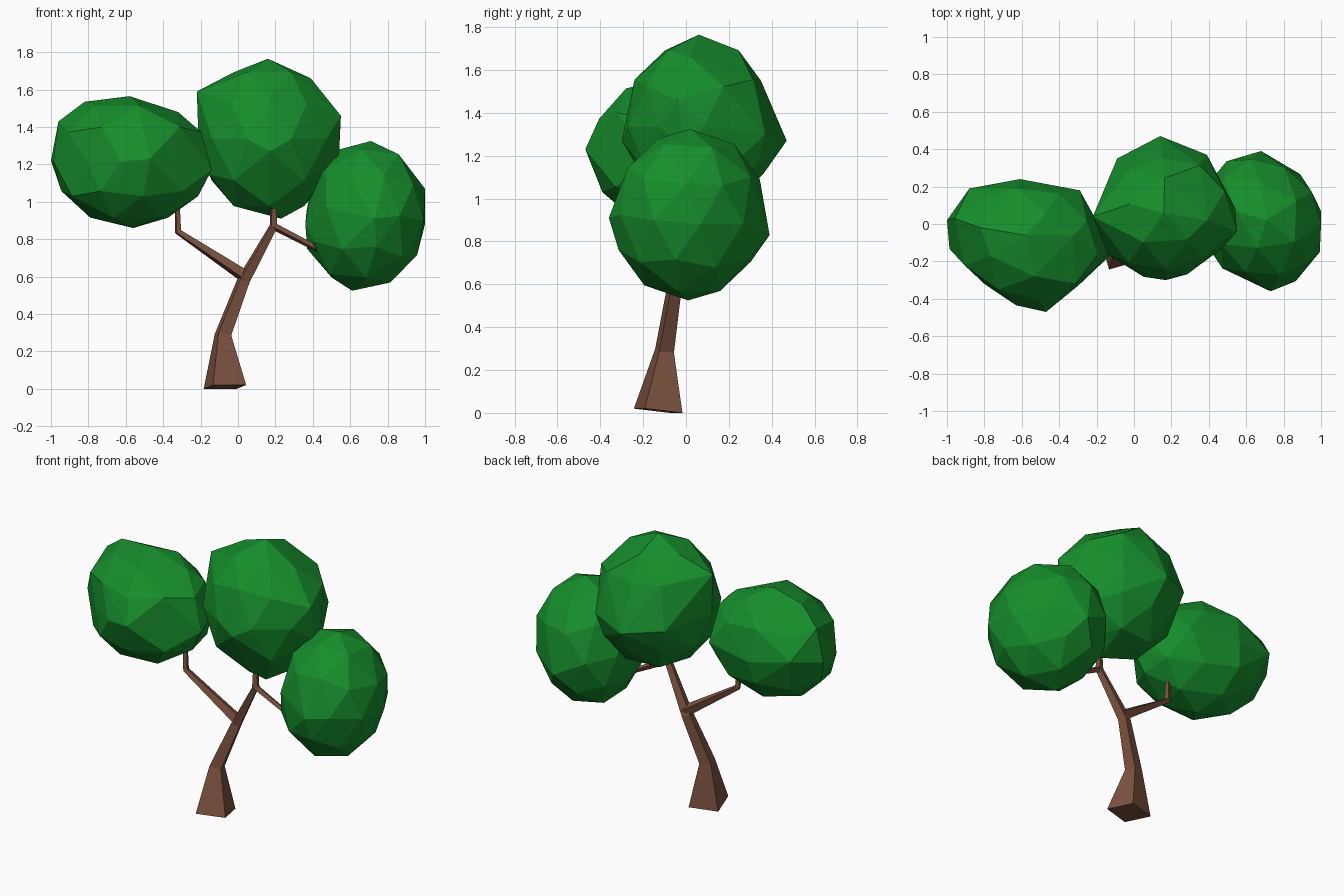
import bpy, bmesh, math
from mathutils import Vector, Matrix, Euler

if "Cube" in bpy.data.objects:
    bpy.data.objects.remove(bpy.data.objects["Cube"])


def material(name, rgb):
    m = bpy.data.materials.new(name)
    m.diffuse_color = (*rgb, 1)
    m.use_nodes = True
    m.node_tree.nodes["Principled BSDF"].inputs["Base Color"].default_value = m.diffuse_color
    return m


BARK = material("bark", (0.2, 0.085, 0.05))
LEAF = material("leaf", (0.008, 0.27, 0.025))


def finish(name, bm, mat):
    bmesh.ops.recalc_face_normals(bm, faces=bm.faces)
    mesh = bpy.data.meshes.new(name)
    bm.to_mesh(mesh)
    bm.free()
    mesh.materials.append(mat)
    ob = bpy.data.objects.new(name, mesh)
    bpy.context.collection.objects.link(ob)
    return ob


def limb(name, path):
    """Square tapered limb through (x, y, z, half side) points."""
    bm = bmesh.new()
    pts = [Vector(p[:3]) for p in path]
    side = Vector((math.cos(math.radians(16)), math.sin(math.radians(16)), 0))
    rings = []
    for i, p in enumerate(pts):
        t = Vector()
        if i > 0:
            t += (p - pts[i - 1]).normalized()
        if i < len(pts) - 1:
            t += (pts[i + 1] - p).normalized()
        t.normalize()
        u = (side - t * side.dot(t)).normalized()
        v = t.cross(u)
        r = path[i][3]
        rings.append([bm.verts.new(p + u * a * r + v * b * r)
                      for a, b in ((-1, -1), (1, -1), (1, 1), (-1, 1))])
    for a, b in zip(rings, rings[1:]):
        for k in range(4):
            bm.faces.new((a[k], a[(k + 1) % 4], b[(k + 1) % 4], b[k]))
    bm.faces.new(rings[0])
    bm.faces.new(rings[-1])
    return finish(name, bm, BARK)


def crown(name, centre, radii, rot, extremes):
    """Faceted ball of leaves; nearest corners are pulled to its extreme points."""
    ball = bmesh.new()
    bmesh.ops.create_icosphere(ball, subdivisions=2, radius=1)
    m = (Matrix.Translation(centre)
         @ Euler([math.radians(a) for a in rot]).to_matrix().to_4x4()
         @ Matrix.Diagonal((*radii, 1)))
    pts = [m @ v.co for v in ball.verts]
    ball.free()
    free = list(range(len(pts)))
    for e in extremes:
        e = Vector(e)
        k = min(free, key=lambda i: (pts[i] - e).length)
        pts[k] = e
        free.remove(k)
    # keep every corner inside the box of the extreme points
    for i in range(3):
        lo, hi = min(e[i] for e in extremes), max(e[i] for e in extremes)
        for p in pts:
            p[i] = min(max(p[i], lo), hi)
    # wrap the corners in a convex faceted skin
    bm = bmesh.new()
    for p in pts:
        bm.verts.new(p)
    bmesh.ops.convex_hull(bm, input=bm.verts)
    bmesh.ops.delete(bm, geom=[v for v in bm.verts if not v.link_faces], context='VERTS')
    return finish(name, bm, LEAF)


# Trunk and branches
limb("trunk", [(-0.07, -0.13, 0.01, 0.092), (-0.08, -0.10, 0.29, 0.036),
               (0.03, -0.055, 0.58, 0.027), (0.19, -0.09, 0.87, 0.017),
               (0.19, -0.09, 1.02, 0.011)])
limb("left_branch", [(0.04, -0.055, 0.60, 0.026), (-0.32, -0.075, 0.84, 0.014),
                     (-0.325, -0.075, 0.99, 0.011)])
limb("right_branch", [(0.19, -0.09, 0.87, 0.014), (0.48, -0.08, 0.72, 0.011)])

# Leaf crowns
crown("left_crown", (-0.57, -0.10, 1.215), (0.425, 0.34, 0.352), (0, 0, -10),
      [(-1.0, 0.02, 1.22), (-0.14, -0.18, 1.17), (-0.58, -0.06, 1.565),
       (-0.56, -0.10, 0.86), (-0.47, -0.47, 1.23), (-0.61, 0.24, 1.2),
       (-0.96, 0.03, 1.43), (-0.82, -0.02, 1.535), (-0.32, -0.06, 1.48),
       (-0.88, 0.19, 1.25), (-0.29, 0.18, 1.22), (-0.8, -0.32, 1.2)])
crown("middle_crown", (0.165, 0.06, 1.335), (0.38, 0.35, 0.42), (0, 0, 20),
      [(-0.22, 0.04, 1.59), (0.55, -0.04, 1.46), (0.16, 0.06, 1.765),
       (0.23, -0.04, 0.91), (0.17, -0.30, 1.27), (0.14, 0.47, 1.27),
       (0.39, 0.02, 1.66), (0.54, 0.0, 1.24), (0.15, 0.35, 1.55),
       (-0.09, 0.35, 1.3), (0.39, 0.37, 1.3)])
crown("right_crown", (0.68, 0.015, 0.925), (0.325, 0.37, 0.40), (0, 8, 30),
      [(0.36, 0.02, 0.88), (1.0, 0.0, 1.07), (0.71, 0.02, 1.325),
       (0.61, 0.01, 0.525), (0.73, -0.36, 0.91), (0.68, 0.39, 0.83)])
